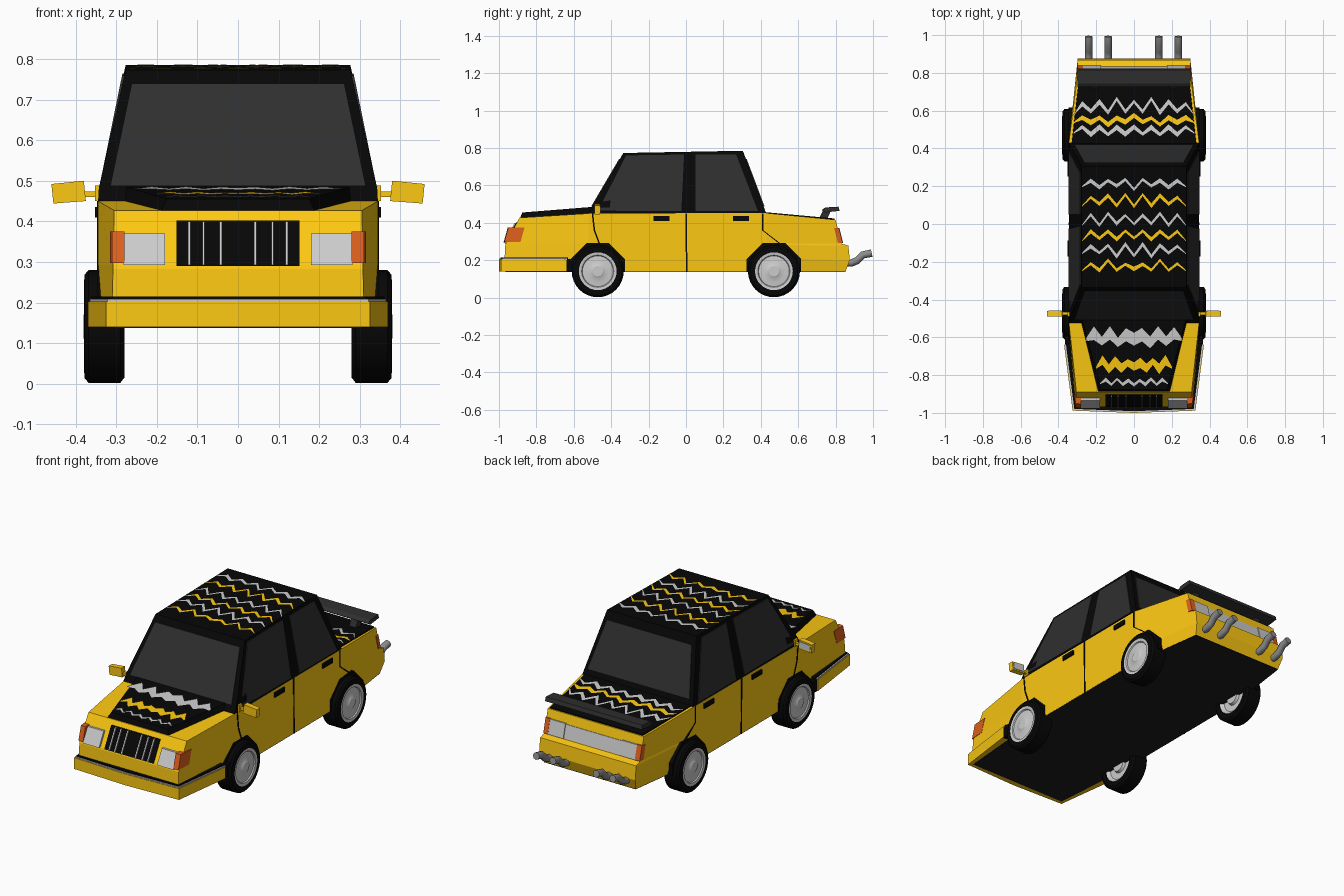
import bpy, bmesh, math, random
from mathutils import Vector

if "Cube" in bpy.data.objects:
    bpy.data.objects.remove(bpy.data.objects["Cube"])

random.seed(4)


def material(name, r, g, b):
    m = bpy.data.materials.new(name)
    m.diffuse_color = (r, g, b, 1)
    m.use_nodes = True
    m.node_tree.nodes["Principled BSDF"].inputs["Base Color"].default_value = m.diffuse_color
    return m


YELLOW = material("yellow_paint", .98, .58, .006)
BLACK = material("black_paint", .002, .002, .002)
UNDER = material("underside_grey", .012, .012, .012)
GLASS = material("dark_glass", .028, .028, .028)
ORANGE = material("orange_lens", .72, .12, .012)
SILVER = material("silver", .52, .52, .52)
STEEL = material("steel", .26, .26, .26)


def finish(name, bm, mat, mirror=False, recalc=True):
    if recalc:
        bmesh.ops.recalc_face_normals(bm, faces=bm.faces)
    me = bpy.data.meshes.new(name)
    bm.to_mesh(me)
    bm.free()
    me.materials.append(mat)
    ob = bpy.data.objects.new(name, me)
    bpy.context.collection.objects.link(ob)
    if mirror:
        ob.modifiers.new("mirror", 'MIRROR')
    return ob


def shell(name, levels, mat):
    """Symmetric closed hull: each level is a front-to-back list of half-width stations."""
    bm = bmesh.new()
    L = [[[bm.verts.new((s * x, y, z)) for s in (-1, 1)] for x, y, z in lev] for lev in levels]
    n = len(levels[0])
    for a, b in zip(L, L[1:]):
        for s in (0, 1):
            for i in range(n - 1):
                bm.faces.new((a[i][s], a[i + 1][s], b[i + 1][s], b[i][s]))
        for e in (0, n - 1):
            bm.faces.new((a[e][0], a[e][1], b[e][1], b[e][0]))
    for cap in (L[0], L[-1]):
        for i in range(n - 1):
            bm.faces.new((cap[i][0], cap[i][1], cap[i + 1][1], cap[i + 1][0]))
    return finish(name, bm, mat)


def plate(name, pts, offset, mat, mirror=True):
    """Polygon pushed along an offset vector."""
    bm = bmesh.new()
    a = [bm.verts.new(p) for p in pts]
    b = [bm.verts.new(Vector(p) + Vector(offset)) for p in pts]
    bm.faces.new(a)
    bm.faces.new(b[::-1])
    for i in range(len(a)):
        j = (i + 1) % len(a)
        bm.faces.new((a[i], a[j], b[j], b[i]))
    return finish(name, bm, mat, mirror)


def side_prism(name, yz, x0, x1, mat, mirror=True):
    return plate(name, [(x0, y, z) for y, z in yz], (x1 - x0, 0, 0), mat, mirror)


def box(name, x0, x1, y0, y1, z0, z1, mat, mirror=True):
    return side_prism(name, [(y0, z0), (y1, z0), (y1, z1), (y0, z1)], x0, x1, mat, mirror)


def lathe(name, profile, y, z, mat, seg=32):
    bm = bmesh.new()
    vs = [bm.verts.new((x, y + r, z)) for x, r in profile]
    edges = [bm.edges.new(p) for p in zip(vs, vs[1:])]
    bmesh.ops.spin(bm, geom=vs + edges, cent=(0, y, z), axis=(1, 0, 0),
                   angle=math.tau, steps=seg, use_duplicate=False)
    bmesh.ops.remove_doubles(bm, verts=bm.verts, dist=1e-5)
    ob = finish(name, bm, mat, True)
    bpy.context.view_layer.objects.active = ob
    ob.select_set(True)
    bpy.ops.object.shade_smooth_by_angle(angle=math.radians(30))
    ob.select_set(False)


def zigzag(name, y0, half, amp, thick, height, mat, n=14):
    bm = bmesh.new()
    rows = []
    a = [random.uniform(.35, 1) for _ in range(n // 2 + 1)]
    for i in range(n + 1):
        k = min(i, n - i)
        x = -half + 2 * half * i / n
        up = y0 + amp * a[k] * (1 if i % 2 else -1)
        t = thick * (.2 if i in (0, n) else random.uniform(.6, 1))
        rows.append([bm.verts.new((x, y, height(y))) for y in (up - t / 2, up + t / 2)])
    for p, q in zip(rows, rows[1:]):
        bm.faces.new((p[0], q[0], q[1], p[1]))
    finish(name, bm, mat, recalc=False)


# Lower body and underside
shell("body", [
    [(.305, -.96, .14), (.343, -.52, .14), (.343, .43, .14), (.285, .853, .14)],
    [(.31, -.97, .21), (.345, -.52, .21), (.345, .43, .21), (.298, .876, .20)],
    [(.308, -.966, .282), (.345, -.52, .282), (.345, .43, .282), (.298, .868, .278)],
    [(.308, -.963, .292), (.345, -.52, .292), (.345, .43, .292), (.298, .832, .288)],
    [(.305, -.89, .427), (.345, -.52, .45), (.345, .43, .452), (.298, .80, .416)]], YELLOW)
shell("underside", [[(w, -.965, z), (.342, -.52, z), (.342, .43, z), (w - .02, .853, z)]
                    for w, z in ((.305, .137), (.305, .142))], UNDER)

# Cabin, hood panel and trunk lid
shell("cabin", [[(.345, -.525, .447), (.345, .43, .447)],
                [(.343, -.505, .482), (.338, .417, .482)],
                [(.277, -.335, .773), (.277, .304, .785)]], BLACK)
shell("hood_panel", [[(.19, -.887, .425), (.285, -.5, .445)],
                     [(.175, -.875, .455), (.275, -.5, .485)]], BLACK)
shell("trunk_lid", [[(.333, .42, .445), (.29, .795, .41)],
                    [(.33, .42, .457), (.287, .795, .423)]], BLACK)

# Windows
def wx(z): return .345 - (z - .45) * .204
def wf(z): return -.525 + (z - .45) * .588
def wr(z): return .43 - (z - .45) * .376

for nm, q in (("front_side_window", [(-.47, .465), (-.32, .76), (-.01, .765), (-.025, .462)]),
              ("rear_side_window", [(.05, .462), (.05, .765), (.268, .765), (.385, .462)])):
    plate(nm, [(wx(z) - .005, y, z) for y, z in q], (.009, 0, 0), GLASS)
for nm, f, d in (("windscreen", wf, -1), ("rear_window", wr, 1)):
    plate(nm, [(x, f(z) - d * .005, z) for x, z in
               ((-.315, .487), (.315, .487), (.262, .74), (-.262, .74))], (0, d * .009, 0), GLASS, False)

# Zigzag paint on roof, trunk and hood
def roof_z(y): return .782 + (y + .335) * .0188 - .0065
def trunk_z(y): return .460 - (y - .42) * .0907
def hood_z(y): return .459 + (y + .875) * .08

for i, y in enumerate((.215, .125, .025, -.055, -.14, -.225)):
    zigzag("roof_stripe", y, .275, .034, .025, roof_z, (SILVER, YELLOW)[i % 2], 12)
for y, m, a in ((.615, SILVER, .048), (.55, YELLOW, .026), (.495, SILVER, .024)):
    zigzag("trunk_stripe", y, .32, a, .03, trunk_z, m)
for y, m, h, t, a in ((-.60, SILVER, .255, .075, .028), (-.745, YELLOW, .20, .06, .026),
                      (-.838, SILVER, .18, .022, .02)):
    zigzag("hood_stripe", y, h, a, t, hood_z, m, 12)

# Front bumper with trim
outer = [(0, -1), (.325, -.988), (.37, -.64)]
def bumper(name, d, inset, z0, z1, mat):
    o = [(x - (d if x else 0), y + d) for x, y in outer]
    i = [(max(x - inset, 0), y + inset) for x, y in outer][::-1]
    i[0] = (i[0][0], o[2][1])
    plate(name, [(x, y, z0) for x, y in o + i], (0, 0, z1 - z0), mat)

bumper("front_bumper", 0, .07, .14, .203, YELLOW)
bumper("bumper_trim", .003, .02, .20, .209, SILVER)
bumper("bumper_ledge", .009, .07, .20, .215, BLACK)
box("bumper_end", .33, .366, -.65, -.575, .14, .207, BLACK)

# Front face: grille, bars, headlights, indicators
def ff(z): return -.89 - (.427 - z) * .547
def fr(z): return .80 + (.416 - z) * .25

def face_panel(name, f, d, x0, x1, z0, z1, out, mat, mirror=True):
    side_prism(name, [(f(z0) - d * .02, z0), (f(z0) + d * out, z0),
                      (f(z1) + d * out, z1), (f(z1) - d * .02, z1)], x0, x1, mat, mirror)

face_panel("grille", ff, -1, -.152, .152, .29, .402, .004, BLACK, False)
for x in (.043, .085, .120):
    face_panel("grille_bar", ff, -1, x - .003, x + .003, .292, .40, .011, SILVER)
face_panel("headlight", ff, -1, .18, .282, .292, .37, .012, SILVER)
plate("front_indicator", [(.28, -.975, .297), (.310, -.972, .297), (.316, -.885, .297), (.28, -.885, .297)],
      (0, .022, .078), ORANGE)

# Rear face: centre strip and lights
face_panel("rear_panel", fr, 1, -.19, .19, .292, .365, .003, SILVER, False)
face_panel("tail_light", fr, 1, .175, .272, .292, .37, .008, SILVER)
plate("rear_indicator", [(.27, .840, .292), (.299, .838, .292), (.304, .812, .292), (.27, .812, .292)],
      (0, -.02, .08), ORANGE)

# Spoiler
side_prism("spoiler", [(.725, .468), (.745, .455), (.822, .464), (.815, .486), (.745, .482)],
           -.30, .30, GLASS, False)
side_prism("spoiler_strut", [(.71, .42), (.755, .42), (.775, .465), (.735, .47)], .19, .23, GLASS)

# Doors: seams, handles
def seam(name, line, w=.004):
    side_prism(name, [(y - w, z) for y, z in line] + [(y + w, z) for y, z in line[::-1]], .335, .3475, BLACK)

seam("centre_door_seam", [(.004, .14), (0, .45)])
seam("front_door_seam", [(-.46, .28), (-.49, .36), (-.50, .45)])
seam("rear_door_seam", [(.50, .29), (.41, .36), (.41, .45)])
for y in (-.13, .295):
    box("door_handle", .34, .353, y - .043, y + .043, .41, .436, BLACK)

# Door mirrors
box("mirror_base", .335, .352, -.49, -.465, .45, .488, YELLOW)
box("mirror_arm", .345, .39, -.482, -.466, .460, .473, YELLOW)
plate("mirror_housing", [(.375, -.49, .450), (.455, -.49, .444), (.46, -.49, .492), (.38, -.49, .50)],
      (0, .03, 0), YELLOW)
plate("mirror_glass", [(.385, -.462, .457), (.448, -.462, .452), (.452, -.462, .486), (.388, -.462, .492)],
      (0, .005, 0), SILVER)

# Wheels and octagonal arches
for nm, y in (("front", -.472), ("rear", .47)):
    arch = [(y + .158 * math.cos(math.radians(22.5 + 45 * k)),
             .145 + .158 * math.sin(math.radians(22.5 + 45 * k))) for k in range(4)]
    side_prism(nm + "_arch", [(y + .146, .14)] + arch + [(y - .146, .14)], .25, .347, BLACK)
    lathe(nm + "_tyre", [(.30, .095), (.28, .101), (.28, .126), (.290, .139), (.368, .139), (.378, .128),
                         (.380, .101), (.36, .098)], y, .141, BLACK)
    lathe(nm + "_rim", [(.36, .101), (.380, .101), (.378, .086), (.372, .082), (.374, .060),
                        (.377, .034), (.381, .028), (.381, 0)], y, .141, SILVER)
    lathe(nm + "_inner_rim", [(.30, .099), (.285, .097), (.30, .08), (.30, .045), (.285, .04), (.285, 0)],
          y, .141, SILVER)

# Exhaust pipes
for x in (-.24, -.137, .132, .235):
    cu = bpy.data.curves.new("exhaust_pipe", 'CURVE')
    cu.dimensions = '3D'
    cu.bevel_depth, cu.bevel_resolution, cu.use_fill_caps = .02, 2, True
    path = [(.83, .185), (.885, .185), (.915, .198), (.945, .228), (.993, .238)]
    sp = cu.splines.new('POLY')
    sp.points.add(len(path) - 1)
    for p, (y, z) in zip(sp.points, path):
        p.co = (x, y, z, 1)
    cu.materials.append(STEEL)
    bpy.context.collection.objects.link(bpy.data.objects.new("exhaust_pipe", cu))
